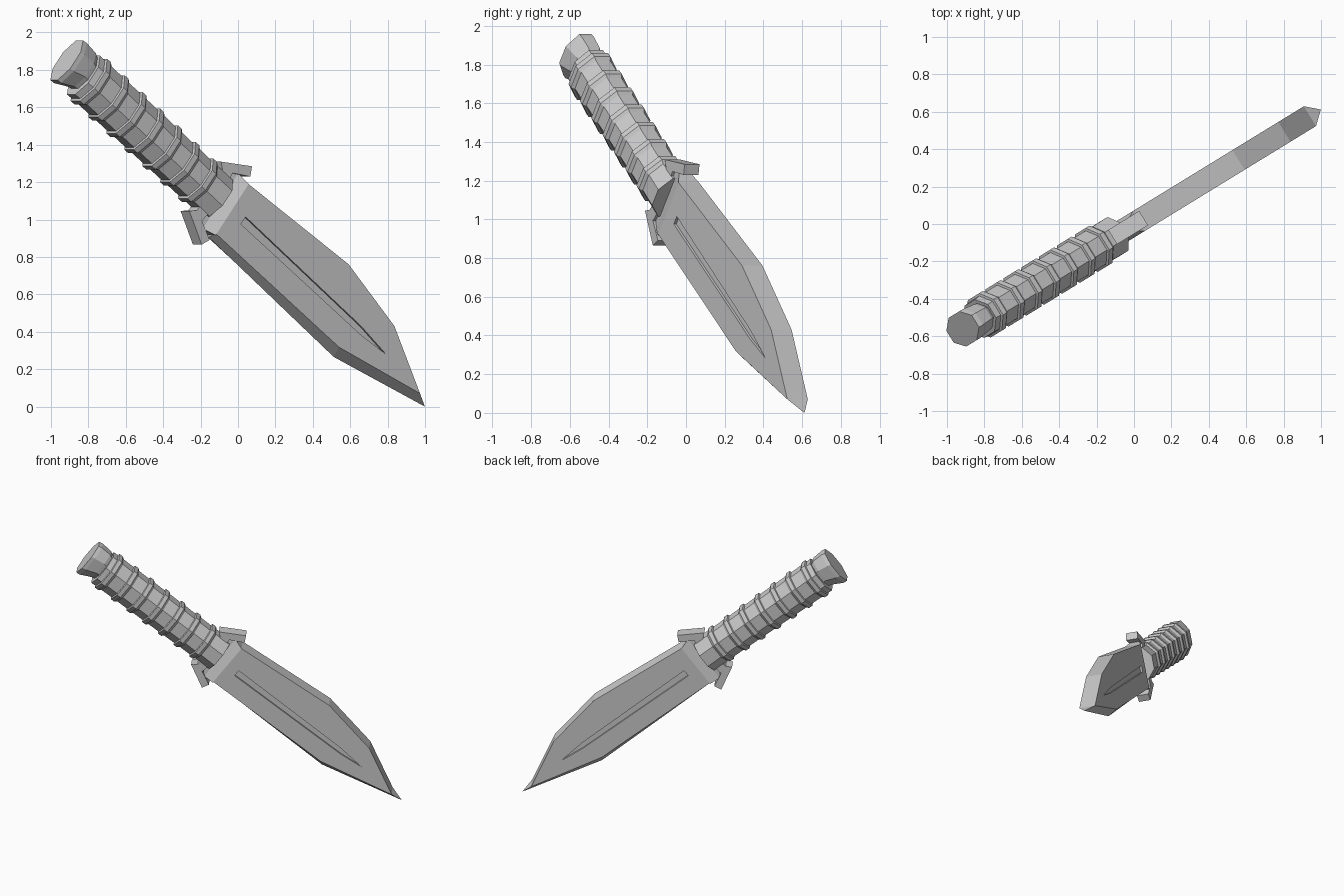
import bpy, math
from mathutils import Matrix

if "Cube" in bpy.data.objects:
    bpy.data.objects.remove(bpy.data.objects["Cube"])

# Knife frame: local x = toward the tip, y = through the blade, z = toward the spine
FRAME = Matrix.Rotation(math.radians(31.5), 4, 'Z') @ Matrix.Rotation(math.radians(37), 4, 'Y')
MID = 0.82


def make(name, verts, faces):
    me = bpy.data.meshes.new(name)
    me.from_pydata(verts, [], faces)
    me.update()
    ob = bpy.data.objects.new(name, me)
    bpy.context.collection.objects.link(ob)
    ob.matrix_world = FRAME
    return ob


def loft(name, rings):
    n = len(rings[0])
    verts = [v for r in rings for v in r]
    faces = [tuple(range(n))[::-1], tuple(range(len(verts) - n, len(verts)))]
    for k in range(len(rings) - 1):
        for i in range(n):
            j = (i + 1) % n
            faces.append((k*n + i, k*n + j, k*n + n + j, k*n + n + i))
    return make(name, verts, faces)


def octagon(x, ry, rz, zc=MID):
    c = math.cos(math.pi / 8)
    angles = [math.pi / 8 + k * math.pi / 4 for k in range(8)]
    return [(x, ry / c * math.cos(a), zc + rz / c * math.sin(a)) for a in angles]


def prism(name, outline, y0, y1):
    # The outline runs counter-clockwise in x, z
    return loft(name, [[(x, y, z) for x, z in outline] for y in (y1, y0)])


# Blade: flat sides, thick spine, edge ground down to the middle plane
T = 0.062
spine = [(-0.693, 0.967), (0.066, 1.002), (0.494, 0.911), (0.839, 0.72)]
lower = [(0.284, 0.612), (-0.693, 0.632)]
side = spine + lower
edge = [(0.936, 0.705), (0.32, 0.573), (-0.693, 0.612)]
verts = [(x, -T, z) for x, z in side] + [(x, T, z) for x, z in side]
verts += [(x, 0, z) for x, z in edge]
faces = [(5, 4, 3, 2, 1, 0), (6, 7, 8, 9, 10, 11)]
faces += [(i, i + 1, i + 7, i + 6) for i in range(3)]
faces += [(3, 12, 9), (3, 4, 13, 12), (4, 5, 14, 13),
          (9, 12, 13, 10), (10, 13, 14, 11), (0, 6, 11, 14, 5)]
blade = make("blade", verts, faces)

# Fullers cut in both sides of the blade
groove = [(-0.603, 0.767), (0.359, 0.747), (0.542, 0.759), (0.33, 0.785), (-0.603, 0.816)]
for label, s in (("front", -1), ("back", 1)):
    ys = sorted((s * 0.047, s * 0.1))
    cutter = prism("fuller_cutter_" + label, groove, *ys)
    cutter.hide_render = True
    cutter.display_type = 'WIRE'
    mod = blade.modifiers.new("fuller_" + label, 'BOOLEAN')
    mod.object = cutter
    mod.solver = 'EXACT'

# Collar: narrows from the blade back into the handle
def rect(x, hy, z0, z1):
    return [(x, -hy, z0), (x, hy, z0), (x, hy, z1), (x, -hy, z1)]

loft("collar", [rect(-0.86, 0.03, 0.70, 0.94), rect(-0.80, 0.03, 0.65, 0.96),
                rect(-0.765, 0.032, 0.614, 0.985), rect(-0.693, T, 0.625, 0.967)])

# Hooked guards, mirrored across the handle
hook = [(-0.895, 0.165), (-0.86, 0.135), (-0.85, 0.07), (-0.785, 0.07),
        (-0.80, 0.16), (-0.70, 0.212), (-0.725, 0.262)]
prism("upper_guard", [(x, 0.80 + z) for x, z in hook], -0.045, 0.045)
prism("lower_guard", [(x, 0.80 - z) for x, z in hook[::-1]], -0.045, 0.045)

# Grip: octagonal with raised ribs and a slight taper
START, PITCH = -1.78, 0.142
rings = [octagon(-1.84, 0.100, 0.130, 0.832)]
for i in range(7):
    x = START + i * PITCH
    zc = 0.832 - 0.003 * i
    rz = 0.128 - 0.0012 * i
    for dx, rib in ((-0.022, 0), (-0.018, 0.013), (0.012, 0.013), (0.03, 0)):
        rings.append(octagon(x + dx, 0.104 + rib, rz + rib, zc))
rings.append(octagon(-0.775, 0.106, 0.122, 0.81))
loft("grip", rings)

# Pommel: narrow neck flaring to a wide flat end
loft("pommel", [octagon(-1.972, 0.090, 0.132, 0.832), octagon(-1.945, 0.090, 0.134, 0.834),
                octagon(-1.865, 0.080, 0.112, 0.848), octagon(-1.82, 0.072, 0.095, 0.84)])

# Make every face point outward
import bmesh
for ob in bpy.data.objects:
    bm = bmesh.new()
    bm.from_mesh(ob.data)
    bmesh.ops.recalc_face_normals(bm, faces=bm.faces)
    bm.to_mesh(ob.data)
    bm.free()
